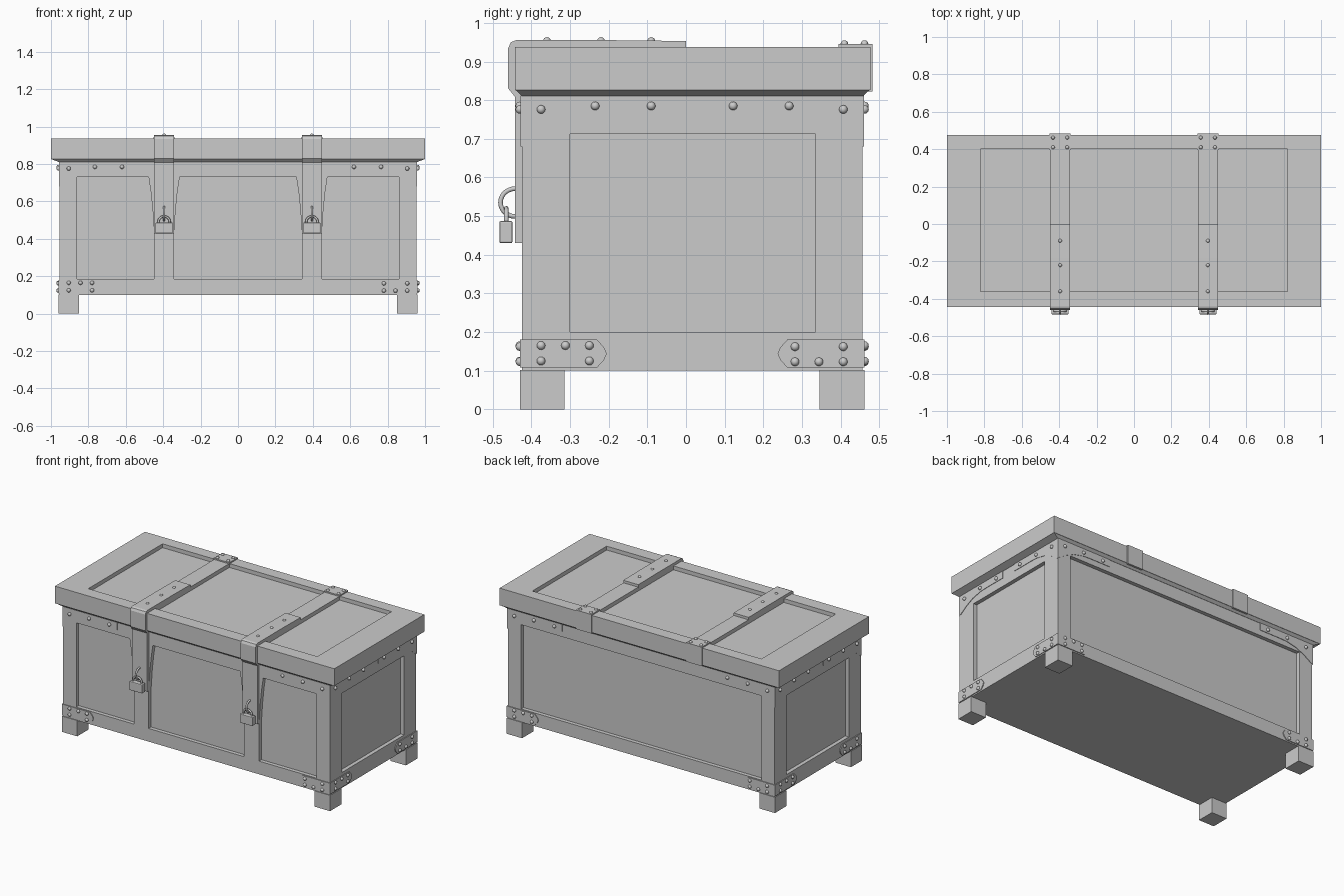
import bpy, bmesh, math
from mathutils import Matrix, Vector

old = bpy.data.objects.get("Cube")
if old:
    bpy.data.objects.remove(old, do_unlink=True)

grey = bpy.data.materials.new("plain_grey")
grey.use_nodes = True
colour = (0.6, 0.6, 0.6, 1)
grey.diffuse_color = colour
grey.node_tree.nodes["Principled BSDF"].inputs["Base Color"].default_value = colour

# Main dimensions: body half width, body front and back, lid front and back
BX, BF, BB = 0.955, -0.425, 0.457
LF, LB, LID_LOW, LID_TOP = -0.443, 0.477, 0.826, 0.937
STRAP_X, STRAP_HALF, RECESS = 0.395, 0.053, 0.025


def add_prism(bm, pts, axis, lo, hi):
    """Extrude a 2D outline along an axis (the outline uses the other two axes in order)."""
    def place(p, t):
        co = list(p)
        co.insert(axis, t)
        return co
    a = [bm.verts.new(place(p, lo)) for p in pts]
    b = [bm.verts.new(place(p, hi)) for p in pts]
    bm.faces.new(a)
    bm.faces.new(b)
    for i in range(len(pts)):
        j = (i + 1) % len(pts)
        bm.faces.new((a[i], a[j], b[j], b[i]))


def rect(u0, u1, v0, v1):
    return [(u0, v0), (u1, v0), (u1, v1), (u0, v1)]


def finish(bm, name):
    bmesh.ops.recalc_face_normals(bm, faces=bm.faces)
    me = bpy.data.meshes.new(name)
    bm.to_mesh(me)
    bm.free()
    me.materials.append(grey)
    ob = bpy.data.objects.new(name, me)
    bpy.context.collection.objects.link(ob)
    return ob


def prism(name, pts, axis, lo, hi):
    bm = bmesh.new()
    add_prism(bm, pts, axis, lo, hi)
    return finish(bm, name)


def carve(ob, outlines):
    """Cut recessed panels given as (outline, axis, low, high)."""
    bm = bmesh.new()
    for o in outlines:
        add_prism(bm, *o)
    cutter = finish(bm, "panel_cutter")
    cutter.hide_render = True
    mod = ob.modifiers.new("panels", "BOOLEAN")
    mod.operation, mod.solver, mod.object = "DIFFERENCE", "EXACT", cutter
    bpy.context.view_layer.objects.active = ob
    bpy.ops.object.modifier_apply(modifier=mod.name)
    bpy.data.objects.remove(cutter, do_unlink=True)


def tube(name, pts, radius):
    cu = bpy.data.curves.new(name, "CURVE")
    cu.dimensions, cu.bevel_depth, cu.bevel_resolution = "3D", radius, 2
    sp = cu.splines.new("POLY")
    sp.points.add(len(pts) - 1)
    for p, co in zip(sp.points, pts):
        p.co = (*co, 1)
    sp.use_smooth = True
    cu.use_fill_caps = True
    cu.materials.append(grey)
    ob = bpy.data.objects.new(name, cu)
    bpy.context.collection.objects.link(ob)


# Body with recessed panels; the front posts flare towards the top
flare = [(0, 0.185), (0, 0.43), (0.008, 0.55), (0.018, 0.65), (0.03, 0.73)]
inner = [(STRAP_X - STRAP_HALF - f, z) for f, z in flare]
outer = [(STRAP_X + STRAP_HALF + f, z) for f, z in flare]
middle_panel = inner + [(-x, z) for x, z in reversed(inner)]
end_panel = outer + [(0.86, 0.73), (0.86, 0.185)]
cuts = [(middle_panel, 1, -1, BF + RECESS),
        (rect(-0.86, 0.86, 0.185, 0.73), 1, BB - RECESS, 1)]
for s in (-1, 1):
    cuts.append(([(s * x, z) for x, z in end_panel], 1, -1, BF + RECESS))
    cuts.append((rect(-0.30, 0.335, 0.20, 0.712), 0, s * (BX - RECESS), s * 2))
body = prism("chest_body", rect(-BX, BX, BF, BB), 2, 0.10, 0.815)
carve(body, cuts)

# Lid with three recessed panels and a sloped lip below it
lid = prism("lid", rect(-1, 1, LF, LB), 2, LID_LOW, LID_TOP)
bar_in, bar_out = STRAP_X - STRAP_HALF, STRAP_X + STRAP_HALF
carve(lid, [(rect(a, b, -0.36, 0.40), 2, LID_TOP - RECESS, 2)
            for a, b in ((-0.82, -bar_out), (-bar_in, bar_in), (bar_out, 0.82))])
lip = prism("lid_lip", rect(-0.998, 0.998, LF + 0.002, LB - 0.002), 2, 0.811, LID_LOW)
for v in lip.data.vertices:
    if v.co.z < 0.82:
        v.co.x *= 0.96
        v.co.y *= 0.965

# Feet
for sx in (-1, 1):
    for y0, y1, end in ((-0.43, -0.315, "front"), (0.345, 0.462, "back")):
        side = "left" if sx > 0 else "right"
        prism(f"{end}_{side}_foot", rect(*sorted((sx * 0.85, sx * 0.96)), y0, y1), 2, 0, 0.102)

# Corner irons: lower pointed arms and upper curved arms, measured from the corner
rivets = []  # (position, radius)
lower = [(0, 0.108), (0.195, 0.108), (0.213, 0.128), (0.22, 0.144),
         (0.213, 0.16), (0.195, 0.18), (0, 0.18)]
upper = [(0, 0.68), (0.06, 0.72), (0.12, 0.748), (0.19, 0.763), (0.24, 0.765),
         (0.39, 0.765), (0.39, 0.812), (0, 0.812)]
near, mid, far = 0.05, 0.113, 0.175


def lower_rivets(three_on_top):
    high, low = (0.165, 0.125) if three_on_top else (0.123, 0.162)
    return [(near, high), (mid, high), (far, high), (near, low), (far, low)]


upper_rivets = [(0.05, 0.776), (0.19, 0.785), (0.335, 0.785)]
for sx in (-1, 1):
    for sy, yc in ((-1, BF), (1, BB)):
        for name, outline, t in (("lower", lower, 0.005), ("upper", upper, 0.003)):
            wrap = [(d if d else -t, z) for d, z in outline]
            prism(name + "_corner_iron_face", [(sx * (BX - d), z) for d, z in wrap],
                  1, yc - sy * 0.01, yc + sy * t)
            prism(name + "_corner_iron_side", [(yc - sy * d, z) for d, z in outline],
                  0, sx * (BX - 0.01), sx * (BX + t))
        for d, z in lower_rivets(sx * sy > 0) + upper_rivets:
            rivets.append(((sx * (BX - d), yc + sy * 0.005, z), 0.011))
        for d, z in lower_rivets(sx * sy < 0) + upper_rivets:
            rivets.append(((sx * (BX + 0.005), yc - sy * d, z), 0.011))

# Straps, hinge plates and padlocks
strap = [(0, 0.953), (-0.18, 0.955), (-0.44, 0.955), (-0.453, 0.95), (-0.46, 0.935),
         (-0.46, 0.83), (-0.442, 0.808), (-0.442, 0.43), (-0.42, 0.43), (-0.42, 0.93), (0, 0.93)]
hinge = [(0.395, 0.945), (0.483, 0.945), (0.483, 0.822), (0.47, 0.822), (0.47, 0.93), (0.395, 0.93)]
for cx in (-STRAP_X, STRAP_X):
    prism("strap", strap, 0, cx - 0.054, cx + 0.054)
    prism("hinge_plate", hinge, 0, cx - 0.056, cx + 0.056)
    for y in (-0.36, -0.22, -0.09):
        rivets.append(((cx, y, 0.953), 0.01))
    for dx in (-0.038, 0.038):
        for y in (0.41, 0.462):
            rivets.append(((cx + dx, y, 0.945), 0.01))
    arc = [math.pi * i / 14 for i in range(15)]
    tube("staple", [(cx, -0.442 - 0.038 * math.sin(a), 0.535 + 0.036 * math.cos(a))
                    for a in arc], 0.006)
    loop = [(cx + 0.03 * math.cos(a), -0.465, 0.492 + 0.028 * math.sin(a)) for a in arc]
    tube("padlock_shackle", [(cx + 0.03, -0.465, 0.475)] + loop + [(cx - 0.03, -0.465, 0.475)], 0.006)
    lock = prism("padlock_body", rect(cx - 0.046, cx + 0.046, 0.43, 0.487), 1, -0.483, -0.449)
    bevel = lock.modifiers.new("soft_edges", "BEVEL")
    bevel.width, bevel.segments = 0.004, 2

# Rivet heads
bm = bmesh.new()
for pos, r in rivets:
    bmesh.ops.create_uvsphere(bm, u_segments=12, v_segments=8, radius=r,
                              matrix=Matrix.Translation(Vector(pos)))
for f in bm.faces:
    f.smooth = True
finish(bm, "rivets")
